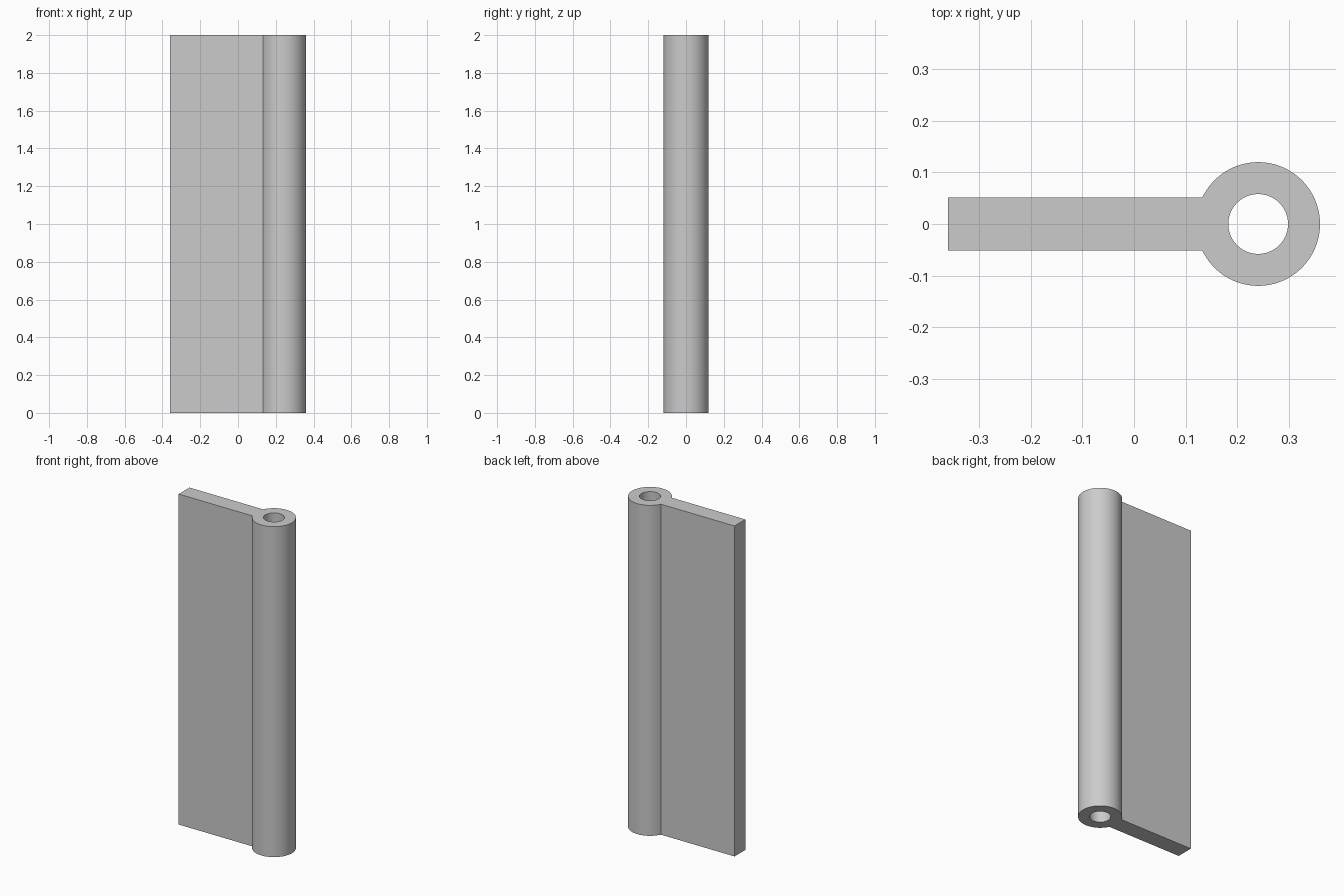
import bpy, bmesh, math

cube = bpy.data.objects.get("Cube")
if cube:
    bpy.data.objects.remove(cube, do_unlink=True)

HEIGHT = 2.0
LEFT = -0.361            # free edge of the leaf
HALF = 0.0515            # half the leaf thickness
CENTRE, OUTER, INNER = 0.241, 0.12, 0.058
BARREL_STEPS, ROOT_STEPS = 84, 12

# Steel material
steel = bpy.data.materials.new("grey steel")
steel.use_nodes = True
colour = (0.6, 0.6, 0.6, 1.0)
steel.diffuse_color = colour
steel.node_tree.nodes["Principled BSDF"].inputs["Base Color"].default_value = colour

# Angles around the knuckle, starting where the leaf's front face meets it
root = math.asin(HALF / OUTER)
start, sweep = root - math.pi, 2 * (math.pi - root)
angles = [start + sweep * i / BARREL_STEPS for i in range(BARREL_STEPS)]
angles += [math.pi - root + 2 * root * i / ROOT_STEPS for i in range(ROOT_STEPS)]

bm = bmesh.new()


def ring(radius):
    return [bm.verts.new((CENTRE + radius * math.cos(a), radius * math.sin(a), 0))
            for a in angles]


# Knuckle ring around the pin hole
outer, inner = ring(OUTER), ring(INNER)
count = len(angles)
for i in range(count):
    j = (i + 1) % count
    bm.faces.new((outer[i], outer[j], inner[j], inner[i]))

# Flat leaf, sharing the root of the knuckle
corners = [bm.verts.new((LEFT, y, 0)) for y in (-HALF, HALF)]
bm.faces.new([corners[1], corners[0], outer[0]] + outer[:BARREL_STEPS - 1:-1])

# Raise the whole cross-section to full height
raised = bmesh.ops.extrude_face_region(bm, geom=bm.faces[:], use_keep_orig=True)
bmesh.ops.translate(bm, vec=(0, 0, HEIGHT),
                    verts=[v for v in raised["geom"] if isinstance(v, bmesh.types.BMVert)])
bmesh.ops.recalc_face_normals(bm, faces=bm.faces[:])

mesh = bpy.data.meshes.new("hinge_leaf")
bm.to_mesh(mesh)
bm.free()
mesh.materials.append(steel)
hinge = bpy.data.objects.new("hinge_leaf", mesh)
bpy.context.collection.objects.link(hinge)

# Smooth barrel and bore, crisp ends and leaf
bpy.ops.object.select_all(action="DESELECT")
hinge.select_set(True)
bpy.context.view_layer.objects.active = hinge
bpy.ops.object.shade_smooth_by_angle(angle=math.radians(20))
